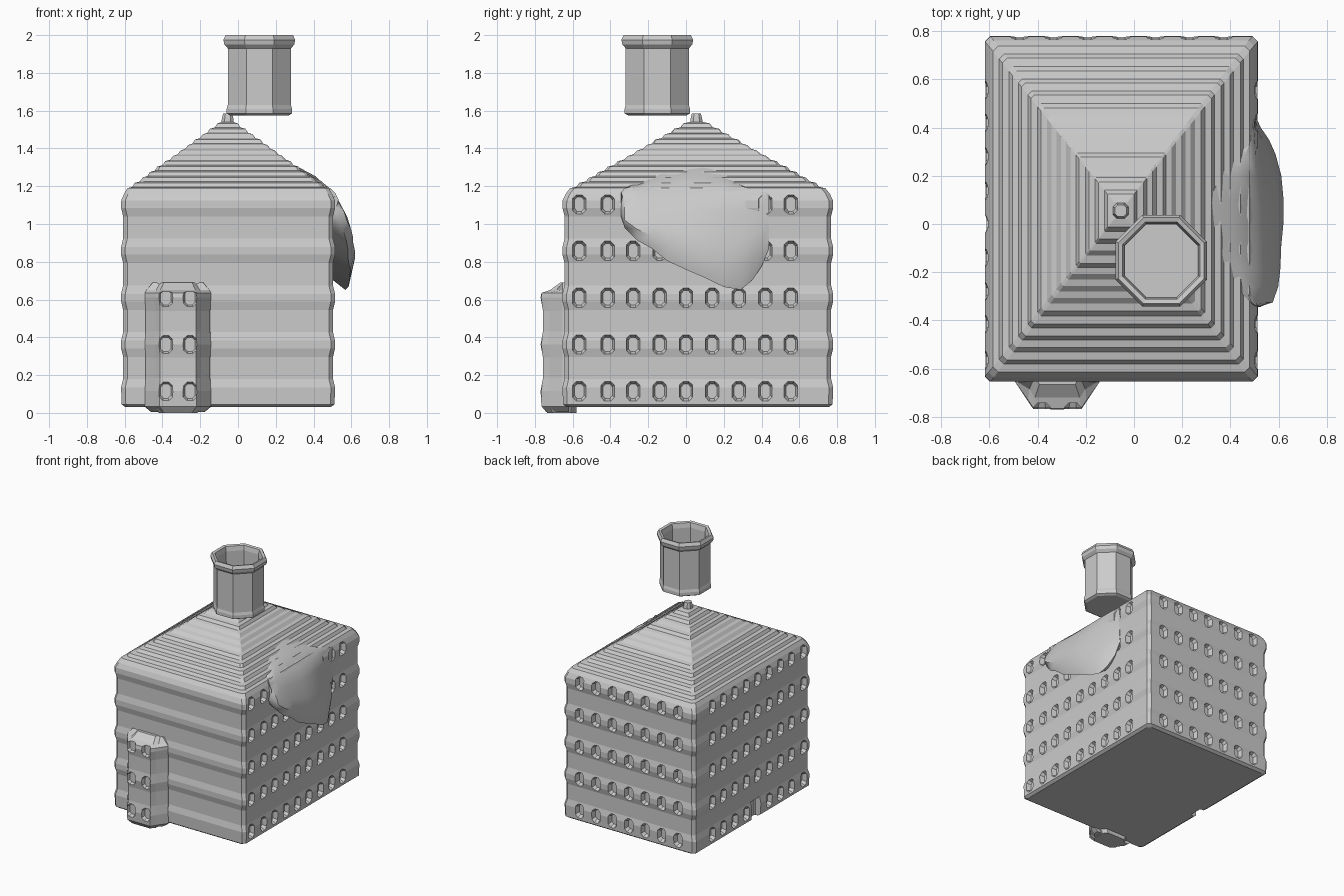
import bpy, bmesh, math, random
from mathutils import Vector

if "Cube" in bpy.data.objects:
    bpy.data.objects.remove(bpy.data.objects["Cube"])

random.seed(4)
X0, X1, Y0, Y1 = -0.61, 0.505, -0.645, 0.77      # wall planes
APEX = (-0.055, 0.055)
ROWS = [0.115, 0.362, 0.61, 0.858, 1.105]
SIDE_COLS = [-0.565, -0.415, -0.28, -0.14, 0, 0.138, 0.28, 0.42, 0.555]
BACK_COLS = [-0.475 + 0.141 * i for i in range(7)]


def loft(bm, rings, caps=True):
    vs = [[bm.verts.new(p) for p in r] for r in rings]
    n = len(vs[0])
    for a, b in zip(vs, vs[1:]):
        for i in range(n):
            j = (i + 1) % n
            bm.faces.new((a[i], a[j], b[j], b[i]))
    if caps:
        bm.faces.new(vs[0][::-1])
        bm.faces.new(vs[-1])


def finish(bm, name):
    bmesh.ops.recalc_face_normals(bm, faces=bm.faces)
    me = bpy.data.meshes.new(name)
    bm.to_mesh(me)
    bm.free()
    ob = bpy.data.objects.new(name, me)
    bpy.context.collection.objects.link(ob)
    return ob


def cut(ob, cutter):
    m = ob.modifiers.new("cut", 'BOOLEAN')
    m.operation, m.object, m.solver = 'DIFFERENCE', cutter, 'EXACT'
    bpy.context.view_layer.objects.active = ob
    bpy.ops.object.modifier_apply(modifier=m.name)
    bpy.data.objects.remove(cutter)


def chamfer_rect(x0, x1, y0, y1, c, z):
    return [(x0 + c, y0, z), (x1 - c, y0, z), (x1, y0 + c, z), (x1, y1 - c, z),
            (x1 - c, y1, z), (x0 + c, y1, z), (x0, y1 - c, z), (x0, y0 + c, z)]


def window(bm, centre, normal, w=0.07, h=0.105, depth=0.03):
    # tapered eight-sided plug, sunk into the wall
    n = Vector(normal)
    u = Vector((-n.y, n.x, 0))
    c, a, b = Vector(centre), w / 2, h / 2
    pts = [(-a, -b * .6), (-a * .45, -b), (a * .45, -b), (a, -b * .6),
           (a, b * .6), (a * .45, b), (-a * .45, b), (-a, b * .6)]
    loft(bm, [[c + n * d + u * (p * s) + Vector((0, 0, q * s)) for p, q in pts]
              for d, s in ((0.03, 1.12), (0, 1.0), (-depth, 0.72))])


# walls with floor bands, continuing into the stepped roof
def wall_ring(z, g, c=0.022):
    return chamfer_rect(X0 - g, X1 + g, Y0 - g, Y1 + g, c, z)


def roof_ring(t, z):
    ax, ay = APEX
    f = lambda v, a: v + (a - v) * t
    return chamfer_rect(f(X0, ax), f(X1, ax), f(Y0, ay), f(Y1, ay), 0.022 * (1 - t), z)


rings = [wall_ring(0.03, -0.015), wall_ring(0.045, 0.006)]
for r in ROWS:
    if r > 0.2:
        rings += [wall_ring(r - 0.065, -0.002), wall_ring(r - 0.02, 0.009)]
    if r < 1.1:
        rings += [wall_ring(r + 0.02, 0.009), wall_ring(r + 0.065, -0.002)]
rings += [wall_ring(1.125, 0.008), roof_ring(0.012, 1.16)]
STEPS = 13
for k in range(STEPS):
    t0, t1 = 0.02 + 0.93 * k / STEPS, 0.02 + 0.93 * (k + 1) / STEPS
    z = lambda t: 1.16 + 0.40 * t
    w = random.uniform(0.3, 0.5)
    rings.append(roof_ring(t0 + (t1 - t0) * w, z(t0) + (z(t1) - z(t0)) * 0.75))
    rings.append(roof_ring(t1, z(t1)))
bm = bmesh.new()
loft(bm, rings)
body = finish(bm, "house_walls_and_roof")

# window and side door recesses
bm = bmesh.new()
for r in ROWS:
    for y in SIDE_COLS:
        window(bm, (X1 + .004, y, r), (1, 0, 0))
        if not (y == 0 and r < 0.2):
            window(bm, (X0 - .004, y, r), (-1, 0, 0))
    for x in BACK_COLS:
        window(bm, (x, Y1 + .004, r), (0, 1, 0))
loft(bm, [chamfer_rect(X0 - .05, X0 + .045, -0.035, 0.075, 0.01, z) for z in (-0.02, 0.18)])
cut(body, finish(bm, "recess_cutter"))

# finial on the roof peak
bm = bmesh.new()
loft(bm, [chamfer_rect(APEX[0] - s, APEX[0] + s, APEX[1] - s, APEX[1] + s, s * .5, z)
          for s, z in ((.034, 1.53), (.03, 1.56), (.024, 1.585))])
finish(bm, "roof_finial")

# front stair bay: trapezoid plan, waist between floors
def bay_ring(z, k, yf):
    c = -0.318
    pts = [(-.178, -.62), (-.175, -.655), (-.122, yf + .035), (-.098, yf)]
    half = [(c + px * k, py) for px, py in pts]
    return [(x, y, z) for x, y in half] + [(2 * c - x, y, z) for x, y in half[::-1]]


bm = bmesh.new()
rings = [bay_ring(0.005, .8, -.74), bay_ring(0.035, 1, -.765)]
for r in ROWS[:3]:
    if r > .2:
        rings.append(bay_ring(r - .07, .97, -.757))
    rings.append(bay_ring(r, 1, -.77))
    if r < .6:
        rings.append(bay_ring(r + .07, .97, -.757))
rings += [bay_ring(0.635, 1, -.765), bay_ring(0.65, .95, -.72), bay_ring(0.69, .76, -.665)]
loft(bm, rings)
bay = finish(bm, "front_bay")
bm = bmesh.new()
for r in ROWS[:3]:
    for x in (-.382, -.254):
        window(bm, (x, -.772, r), (0, -1, 0), w=.075)
cut(bay, finish(bm, "bay_cutter"))

# plinth under the bay
bm = bmesh.new()
loft(bm, [chamfer_rect(-.42 - g, -.215 + g, -.735 - g, -.58, .03, z)
          for z, g in ((0, 0), (.035, .02))])
finish(bm, "bay_plinth")

# open octagonal chimney
bm = bmesh.new()
profile = [(.155, 1.575), (.173, 1.585), (.173, 1.61), (.167, 1.63), (.167, 1.93),
           (.185, 1.95), (.19, 1.975), (.178, 2.0), (.16, 1.995), (.152, 1.96), (.15, 1.63)]
rings = []
for a, z in profile:
    R = a / math.cos(math.pi / 8)
    rings.append([(0.113 + R * math.cos(math.pi * (i + .5) / 4),
                   -0.152 + R * math.sin(math.pi * (i + .5) / 4), z) for i in range(8)])
loft(bm, rings)
finish(bm, "chimney")

# drift hanging over the right eave: (y, bottom z, outermost x, roof end z)
sections = [(-.345, 1.04, .515, 1.13), (-.325, .975, .575, 1.17), (-.26, .915, .60, 1.215),
            (-.18, .865, .605, 1.25), (-.1, .81, .612, 1.28), (0, .755, .62, 1.30),
            (.1, .71, .62, 1.30), (.2, .665, .61, 1.26), (.29, .655, .59, 1.21),
            (.35, .70, .56, 1.18), (.4, .78, .525, 1.165), (.44, .87, .505, 1.15)]
rings = []
for y, zb, xm, zt in sections:
    h, d = 1.14 - zb, xm - .5
    f = 1 if y < 0 else 1 - y * 1.5              # thins out towards the back
    xr = X1 - (zt - 1.15) * 1.3
    ring = [(.47, zb + .07 * min(1, h * 4)), (xm - .025 * min(1, d * 12), zb), (xm, zb + h * .25),
            (.5 + d * .8 * (.4 + .6 * f), zb + h * .55), (.5 + d * .42 * f, zb + h * .85),
            (.495 + .012 * f, 1.165), ((xr + .5) / 2, (zt + 1.165) / 2 + .018 * f),
            (xr, zt), (xr - .03, zt - .06), (.44, 1.08)]
    rings.append([(x + random.uniform(-.003, .003), y, z + random.uniform(-.006, .006))
                  for x, z in ring])
bm = bmesh.new()
loft(bm, rings)
drift = finish(bm, "eave_drift")
bpy.ops.object.select_all(action='DESELECT')
drift.select_set(True)
bpy.context.view_layer.objects.active = drift
bpy.ops.object.shade_smooth_by_angle(angle=math.radians(40))
